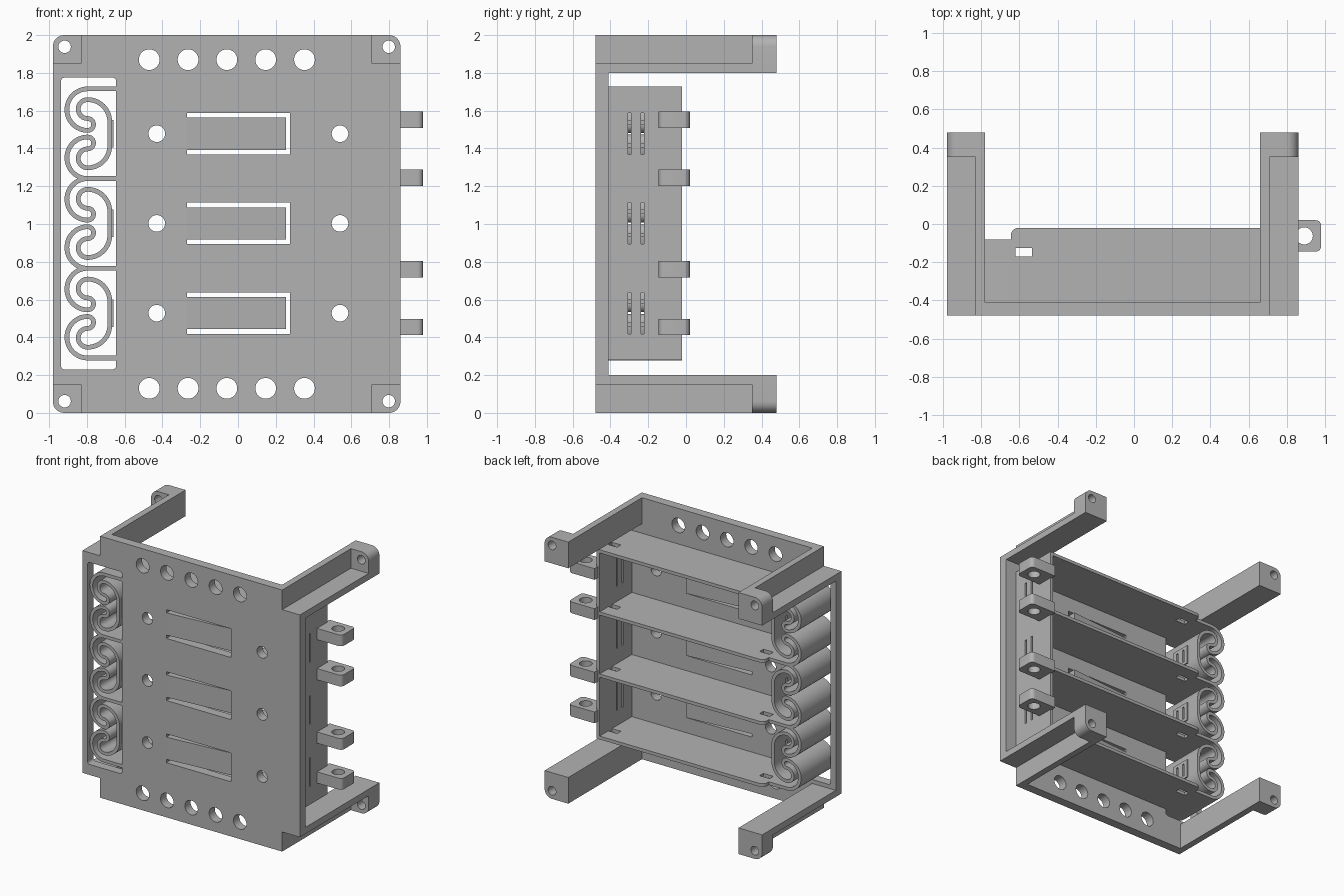
import bpy, bmesh
from math import sin, cos, pi, radians
from mathutils import Vector

if "Cube" in bpy.data.objects:
    bpy.data.objects.remove(bpy.data.objects["Cube"])

grey = bpy.data.materials.new("plain grey")
grey.use_nodes = True
grey.diffuse_color = (0.45, 0.45, 0.45, 1)
grey.node_tree.nodes["Principled BSDF"].inputs["Base Color"].default_value = grey.diffuse_color


def arc(cx, cy, r, start, end, n=16):
    """Points on an arc, angles in degrees."""
    return [(cx + r * cos(radians(start + (end - start) * i / n)),
             cy + r * sin(radians(start + (end - start) * i / n))) for i in range(n + 1)]


def circle(cx, cy, r):
    return arc(cx, cy, r, 0, 360, 32)[:-1]


def rect(u0, u1, v0, v1, r=0):
    if not r:
        return [(u0, v0), (u1, v0), (u1, v1), (u0, v1)]
    return (arc(u0 + r, v0 + r, r, 180, 270, 6) + arc(u1 - r, v0 + r, r, 270, 360, 6)
            + arc(u1 - r, v1 - r, r, 0, 90, 6) + arc(u0 + r, v1 - r, r, 90, 180, 6))


def slab(name, axis, lo, hi, outline, holes=()):
    """Extrude a flat outline with holes along an axis, from lo to hi."""
    curve = bpy.data.curves.new(name, "CURVE")
    curve.dimensions = "2D"
    curve.fill_mode = "BOTH"
    curve.extrude = (hi - lo) / 2
    for pts in (outline, *holes):
        spline = curve.splines.new("POLY")
        spline.points.add(len(pts) - 1)
        for p, (u, v) in zip(spline.points, pts):
            p.co = (u, v, 0, 1)
        spline.use_cyclic_u = True
    obj = bpy.data.objects.new(name, curve)
    bpy.context.collection.objects.link(obj)
    bpy.ops.object.select_all(action="DESELECT")
    obj.select_set(True)
    bpy.context.view_layer.objects.active = obj
    bpy.ops.object.convert(target="MESH")
    obj = bpy.context.view_layer.objects.active
    bm = bmesh.new()
    bm.from_mesh(obj.data)
    mid = (lo + hi) / 2
    for v in bm.verts:
        a, b, c = v.co
        c += mid
        v.co = {"x": (c, a, b), "y": (a, c, b), "z": (a, b, c)}[axis]
    bmesh.ops.remove_doubles(bm, verts=bm.verts, dist=1e-5)
    bmesh.ops.recalc_face_normals(bm, faces=bm.faces)
    bm.to_mesh(obj.data)
    bm.free()
    obj.data.materials.clear()
    obj.data.materials.append(grey)
    bpy.ops.object.shade_smooth_by_angle(angle=radians(30))
    return obj


def band(path, width):
    """Outline of a strip that follows a path."""
    pts = [Vector(p) for p in path]
    left, right = [], []
    for i, p in enumerate(pts):
        t = (pts[min(i + 1, len(pts) - 1)] - pts[max(i - 1, 0)]).normalized()
        n = Vector((-t.y, t.x)) * width / 2
        left.append(tuple(p + n))
        right.append(tuple(p - n))
    return left + right[::-1]


FRONT, BACK, EDGE = -0.48, -0.41, -0.02
MID_X = -0.06
PITCH = 0.475
BAYS = [1.003 + PITCH * i for i in (-1, 0, 1)]

# Front plate: notched corners, spring window, round holes, tongue slots
outer = []
for sx, sz in ((-1, -1), (1, -1), (1, 1), (-1, 1)):
    corner = [(0.92, 0.85), (0.77, 0.85), (0.77, 1)]
    if sx * sz < 0:
        corner.reverse()
    outer += [(MID_X + sx * x, 1 + sz * z) for x, z in corner]
holes = [rect(-0.937, -0.645, 0.23, 1.775, 0.02)]
holes += [circle(-0.47 + 0.2055 * i, z, 0.055) for i in range(5) for z in (0.13, 1.87)]
for c in BAYS:
    holes += [circle(x, c, 0.044) for x in (-0.43, 0.54)]
    holes.append([(-0.27, c - 0.11), (0.275, c - 0.11), (0.275, c + 0.11), (-0.27, c + 0.11),
                  (-0.27, c + 0.085), (0.255, c + 0.085), (0.255, c - 0.085), (-0.27, c - 0.085)])
    holes[-1] = rect(-0.27, 0.275, c - 0.11, c + 0.11)
slab("front_plate", "y", FRONT, BACK, outer, holes)

# Spring tongues, leaning into each bay
for i, c in enumerate(BAYS):
    slab(f"tongue_{i + 1}", "z", c - 0.085, c + 0.085,
         [(-0.272, FRONT), (0.255, FRONT + 0.045), (0.255, BACK + 0.045), (-0.272, BACK)])

# Angle-section arms with drilled feet
for sx, side in ((1, "left"), (-1, "right")):
    for sz, level in ((1, "upper"), (-1, "lower")):
        def place(pts):
            return [(MID_X + sx * x, 1 + sz * z) for x, z in pts]
        slab(f"{level}_{side}_arm", "y", BACK - 0.01, 0.35, place(
            [(0.72, 0.8), (0.92, 0.8), (0.92, 0.85), (0.77, 0.85), (0.77, 1), (0.72, 1)]))
        slab(f"{level}_{side}_foot", "y", 0.35, 0.48, place(
            [(0.72, 0.8), (0.92, 0.8)] + arc(0.86, 0.94, 0.06, 0, 90, 8) + [(0.72, 1)]),
            [place(circle(0.858, 0.938, 0.033))])

# Shelves between the bays
shelf = ([(-0.645, BACK - 0.01), (0.755, BACK - 0.01), (0.755, EDGE)]
         + arc(-0.605, EDGE - 0.04, 0.04, 90, 180, 8))
slots = [rect(-0.62, -0.535, -0.17, -0.125), rect(0.67, 0.745, -0.17, -0.125)]
for i in range(4):
    z = BAYS[0] + PITCH * (i - 0.5)
    slab(f"shelf_{i + 1}", "z", z - 0.0125, z + 0.0125, shelf, slots)

# Side wall with contact slots
wall_slots = [rect(y - 0.008, y + 0.008, c - 0.11, c + 0.11)
              for c in BAYS for y in (-0.30, -0.23)]
slab("side_wall", "x", 0.745, 0.77, rect(BACK - 0.01, EDGE, 0.28, 1.728), wall_slots)

# Lugs on the side wall
for i, z in enumerate((0.455, 0.76, 1.245, 1.552)):
    ring = ([(0.76, -0.145)] + arc(0.95, -0.115, 0.03, 270, 360, 6)
            + arc(0.95, -0.01, 0.03, 0, 90, 6) + [(0.76, 0.02)])
    slab(f"lug_{i + 1}", "z", z - 0.043, z + 0.043, ring, [circle(0.891, -0.062, 0.045)])

# Coiled springs, two mirrored halves and a slotted contact per bay
CX = -0.796
coil = ([(-0.64, PITCH / 2)] + arc(CX, 0.1275, 0.11, 90, 270, 24)
        + arc(CX, 0.049, 0.0315, 270, 450, 12)[1:]
        + arc(CX, 0.1305, 0.05, 270, 90, 18)[1:]
        + arc(CX, 0.0635, 0.117, 90, 0, 14)[1:] + [(CX + 0.117, 0.055)])
for i, c in enumerate(BAYS):
    for s, half in ((1, "upper"), (-1, "lower")):
        slab(f"spring_{i + 1}_{half}", "y", FRONT, -0.08,
             [(x, c + s * z) for x, z in band(coil, 0.025)])
    gaps = [rect(y - 0.008, y + 0.008, c - 0.05, c + 0.05) for y in (-0.30, -0.23)]
    slab(f"contact_{i + 1}", "x", CX + 0.1045, CX + 0.1295,
         rect(FRONT, -0.08, c - 0.056, c + 0.056), gaps)
    slab(f"contact_pad_{i + 1}", "x", CX + 0.12, CX + 0.138,
         rect(-0.34, -0.19, c - 0.073, c + 0.073), gaps)
